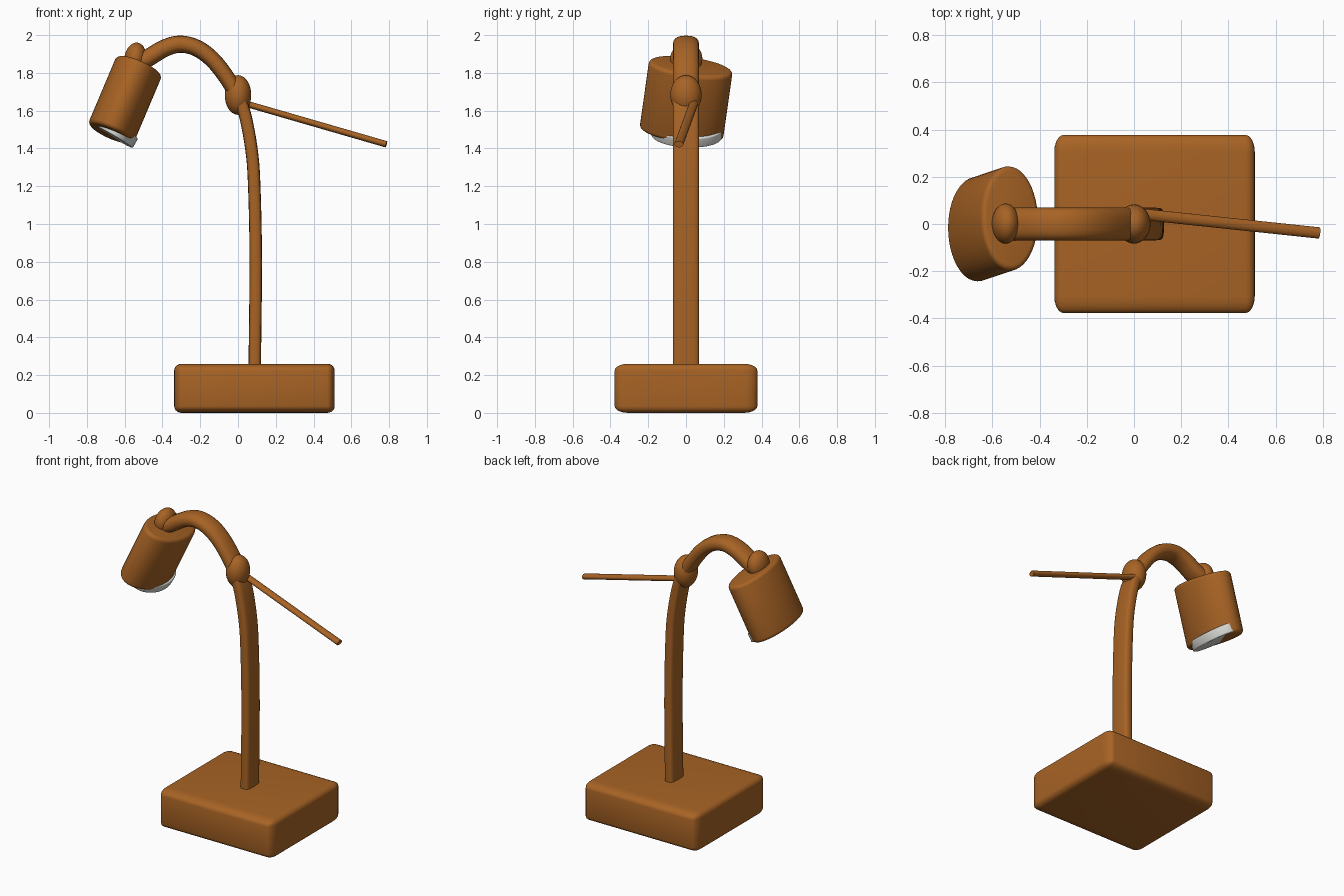
import bpy, bmesh, math
from mathutils import Vector, Matrix

if "Cube" in bpy.data.objects:
    bpy.data.objects.remove(bpy.data.objects["Cube"], do_unlink=True)


def make_material(name, rgb):
    mat = bpy.data.materials.new(name)
    mat.use_nodes = True
    colour = (*rgb, 1)
    mat.diffuse_color = colour
    mat.node_tree.nodes["Principled BSDF"].inputs["Base Color"].default_value = colour
    return mat


BROWN = make_material("copper brown", (0.39, 0.125, 0.018))
WHITE = make_material("lamp white", (0.7, 0.7, 0.67))


def finish(name, bm, mat, angle=35):
    bmesh.ops.recalc_face_normals(bm, faces=bm.faces)
    mesh = bpy.data.meshes.new(name)
    bm.to_mesh(mesh)
    bm.free()
    mesh.materials.append(mat)
    obj = bpy.data.objects.new(name, mesh)
    bpy.context.collection.objects.link(obj)
    bpy.ops.object.select_all(action="DESELECT")
    obj.select_set(True)
    bpy.context.view_layer.objects.active = obj
    bpy.ops.object.shade_smooth_by_angle(angle=math.radians(angle))
    return obj


def frame(axis, long_hint, centre):
    """Matrix whose z follows the axis and whose y stays close to the hint."""
    z = Vector(axis).normalized()
    x = Vector(long_hint).cross(z).normalized()
    y = z.cross(x)
    return Matrix.Translation(centre) @ Matrix((x, y, z)).transposed().to_4x4()


def oval_cylinder(name, start, end, rx, ry, mat, hint=(0, 1, 0), bevel=0, sides=48):
    start, end = Vector(start), Vector(end)
    axis = end - start
    bm = bmesh.new()
    bmesh.ops.create_cone(bm, cap_ends=True, segments=sides, radius1=1, radius2=1, depth=axis.length)
    bmesh.ops.scale(bm, vec=(rx, ry, 1), verts=bm.verts)
    if bevel:
        rims = [e for e in bm.edges if any(len(f.verts) > 4 for f in e.link_faces)]
        bmesh.ops.bevel(bm, geom=rims, offset=bevel, segments=4, profile=0.5, affect="EDGES")
    bm.transform(frame(axis, hint, (start + end) / 2))
    return finish(name, bm, mat)


def ball(name, centre, radii, tilt=0):
    bm = bmesh.new()
    bmesh.ops.create_uvsphere(bm, u_segments=32, v_segments=16, radius=1)
    bmesh.ops.scale(bm, vec=radii, verts=bm.verts)
    bm.transform(Matrix.Translation(centre) @ Matrix.Rotation(tilt, 4, "Y"))
    return finish(name, bm, BROWN)


def smooth_path(points, steps=6):
    """Catmull-Rom curve through points in the x-z plane."""
    pts = [Vector(p) for p in points]
    pts = [2 * pts[0] - pts[1]] + pts + [2 * pts[-1] - pts[-2]]
    out = []
    for a, b, c, d in zip(pts, pts[1:], pts[2:], pts[3:]):
        for i in range(steps):
            t = i / steps
            out.append((2 * b + (c - a) * t + (2 * a - 5 * b + 4 * c - d) * t**2
                        + (3 * b - a - 3 * c + d) * t**3) / 2)
    return out + [pts[-2]]


def sweep(name, points, half_start, half_end, half_width, power, sides=20):
    """Sweep a rounded section along a path in the x-z plane."""
    path = smooth_path(points)
    bm = bmesh.new()
    rings = []
    for i, p in enumerate(path):
        tangent = (path[min(i + 1, len(path) - 1)] - path[max(i - 1, 0)]).normalized()
        side = Vector((tangent.y, 0, -tangent.x))
        half = half_start + (half_end - half_start) * i / (len(path) - 1)
        ring = []
        for k in range(sides):
            c, s = math.cos(math.tau * k / sides), math.sin(math.tau * k / sides)
            u = math.copysign(abs(c) ** (2 / power), c) * half
            v = math.copysign(abs(s) ** (2 / power), s) * half_width
            ring.append(bm.verts.new(Vector((p.x, v, p.y)) + side * u))
        rings.append(ring)
    for a, b in zip(rings, rings[1:]):
        for k in range(sides):
            n = (k + 1) % sides
            bm.faces.new((a[k], a[n], b[n], b[k]))
    bm.faces.new(rings[0])
    bm.faces.new(rings[-1])
    return finish(name, bm, BROWN)


# Base: a rounded block, bevelled before stretching
bm = bmesh.new()
bmesh.ops.create_cube(bm, size=1)
bmesh.ops.scale(bm, vec=(1, 0.5, 1.2), verts=bm.verts)
bmesh.ops.bevel(bm, geom=list(bm.edges), offset=0.047 * 1.0, segments=5, profile=0.5, affect="EDGES")
bmesh.ops.scale(bm, vec=(0.85, 1.51, 0.26 / 1.2), verts=bm.verts)
# Restore even rounding on the top and bottom edges
for v in bm.verts:
    if abs(v.co.z) > 0.1:
        v.co.z = math.copysign(0.13 - (0.13 - abs(v.co.z)) * 3.5, v.co.z)
bm.transform(Matrix.Translation((0.087, 0, 0.13)))
finish("base", bm, BROWN)

# Stem and curved neck
sweep("lower_stem", [(0.088, 0.2), (0.094, 0.8), (0.086, 1.2), (0.072, 1.39), (0.038, 1.575), (0, 1.68)],
      0.033, 0.033, 0.069, 4)
sweep("upper_neck", [(0, 1.68), (-0.07, 1.79), (-0.14, 1.875), (-0.22, 1.932), (-0.307, 1.952),
                     (-0.39, 1.93), (-0.48, 1.877), (-0.54, 1.85)], 0.042, 0.048, 0.069, 2.4)

# Joints
ball("middle_joint", (0, 0, 1.683), (0.07, 0.083, 0.105))
ball("head_joint", (-0.544, 0.002, 1.875), (0.058, 0.085, 0.086), 0.15)

# Handle rod
oval_cylinder("handle_rod", (0, 0.045, 1.649), (0.785, -0.038, 1.422), 0.017, 0.024, BROWN, sides=20)

# Lamp head and lens
oval_cylinder("lamp_head", (-0.522, 0.026, 1.838), (-0.674, -0.025, 1.478), 0.131, 0.223, BROWN,
              hint=(0, 0.99, -0.136), bevel=0.022)
oval_cylinder("lamp_lens", (-0.63, 0.005, 1.513), (-0.66, 0.003, 1.462), 0.118, 0.187, WHITE,
              hint=(0, 0.99, -0.09), bevel=0.008)
